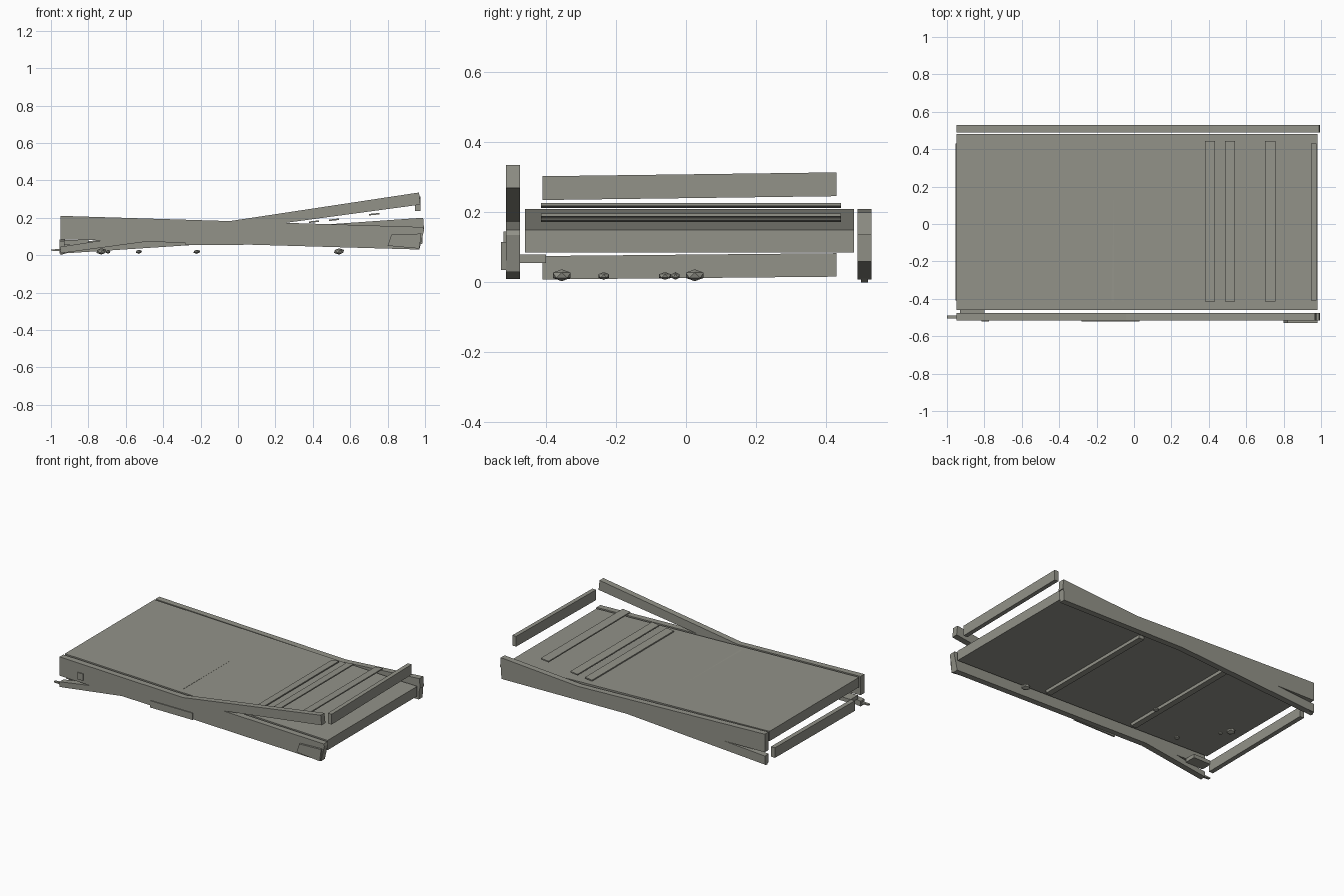
import bpy, bmesh, math
from mathutils import Vector

if "Cube" in bpy.data.objects:
    bpy.data.objects.remove(bpy.data.objects["Cube"])

grey = bpy.data.materials.new("weathered_grey")
grey.diffuse_color = (0.29, 0.29, 0.25, 1)
grey.use_nodes = True
grey.node_tree.nodes["Principled BSDF"].inputs["Base Color"].default_value = grey.diffuse_color


def finish(name, bm):
    bmesh.ops.recalc_face_normals(bm, faces=bm.faces)
    me = bpy.data.meshes.new(name)
    bm.to_mesh(me)
    bm.free()
    me.materials.append(grey)
    ob = bpy.data.objects.new(name, me)
    bpy.context.collection.objects.link(ob)
    return ob


def extrude_y(name, profile, y0, y1, tilt=0.0):
    """Extrude an x-z outline from y0 to y1, raising the far end by tilt."""
    bm = bmesh.new()
    a = [bm.verts.new((x, y0, z)) for x, z in profile]
    b = [bm.verts.new((x, y1, z + tilt)) for x, z in profile]
    n = len(profile)
    bm.faces.new(a)
    bm.faces.new(b[::-1])
    for i in range(n):
        bm.faces.new((a[i], a[(i + 1) % n], b[(i + 1) % n], b[i]))
    return finish(name, bm)


def box(name, x0, x1, y0, y1, z0, z1, tilt=0.0):
    return extrude_y(name, [(x0, z0), (x1, z0), (x1, z1), (x0, z1)], y0, y1, tilt)


def pebble(name, x, y, r, z=0.02, h=0.015):
    bm = bmesh.new()
    bmesh.ops.create_icosphere(bm, subdivisions=1, radius=1)
    for v in bm.verts:
        v.co = Vector((x + v.co.x * r, y + v.co.y * r, z + v.co.z * h))
    return finish(name, bm)


# sagging deck slab
extrude_y("deck", [(-0.95, 0.145), (0.98, 0.085), (0.98, 0.15), (-0.95, 0.21)], -0.46, 0.48)

# crossing side planks, front and back
front, back = (-0.515, -0.475), (0.49, 0.53)
extrude_y("front_falling_plank",
          [(-0.95, 0.085), (0.97, 0.03), (0.995, 0.135), (0.99, 0.15), (-0.95, 0.21)], *front)
extrude_y("front_rising_plank",
          [(-0.95, 0.01), (0.975, 0.27), (0.968, 0.335), (-0.95, 0.045)], *front)
extrude_y("back_falling_plank",
          [(-0.95, 0.09), (0.985, 0.06), (0.99, 0.14), (-0.95, 0.21)], *back)
extrude_y("back_rising_plank",
          [(-0.95, 0.008), (0.995, 0.135), (0.99, 0.2), (-0.95, 0.065)], *back)

# end boards
box("raised_end_board", 0.947, 0.975, -0.41, 0.43, 0.235, 0.303, 0.011)
box("low_end_board", -0.955, -0.925, -0.41, 0.43, 0.008, 0.075, 0.008)

# loose slats lying over the deck
for i, (x0, x1, z) in enumerate([(0.38, 0.432, 0.172), (0.487, 0.54, 0.182), (0.70, 0.756, 0.212)]):
    extrude_y(f"top_slat_{i}", [(x0, z), (x1, z + 0.006), (x1, z + 0.014), (x0, z + 0.008)], -0.415, 0.443)
extrude_y("emerging_slat", [(-0.16, 0.165), (-0.108, 0.17), (-0.108, 0.1855), (-0.16, 0.18)],
          -0.415, 0.25, -0.002)

# cross battens under the deck
for i, x in enumerate((0.31, -0.35)):
    z = 0.116 - x * 0.031
    box(f"under_batten_{i}", x - 0.02, x + 0.02, -0.42, 0.44, z - 0.022, z + 0.01)

# splinters and brackets on the front side
box("split_patch", -0.28, 0.03, -0.521, -0.51, 0.055, 0.10)
extrude_y("torn_end_patch", [(0.80, 0.05), (0.97, 0.035), (0.98, 0.115), (0.82, 0.11)], -0.528, -0.512)
extrude_y("end_splinter", [(-1.0, 0.024), (-0.94, 0.02), (-0.94, 0.034), (-1.0, 0.03)], -0.505, -0.488)
box("front_bracket", -0.815, -0.775, -0.522, -0.51, 0.10, 0.145)
box("corner_block", -0.93, -0.80, -0.475, -0.40, 0.055, 0.08)

# loose stones underneath
for i, (x, y, r) in enumerate([(-0.73, 0.025, 0.03), (0.54, -0.355, 0.03), (-0.53, -0.235, 0.018),
                               (-0.22, -0.06, 0.02), (-0.695, -0.03, 0.014)]):
    pebble(f"stone_{i}", x, y, r, 0.02 if r > 0.025 else 0.018, 0.017 if r > 0.025 else 0.011)

# foot splinter touching the ground
extrude_y("foot_splinter", [(-0.95, 0.0), (-0.90, 0.016), (-0.95, 0.02)], 0.50, 0.52)
